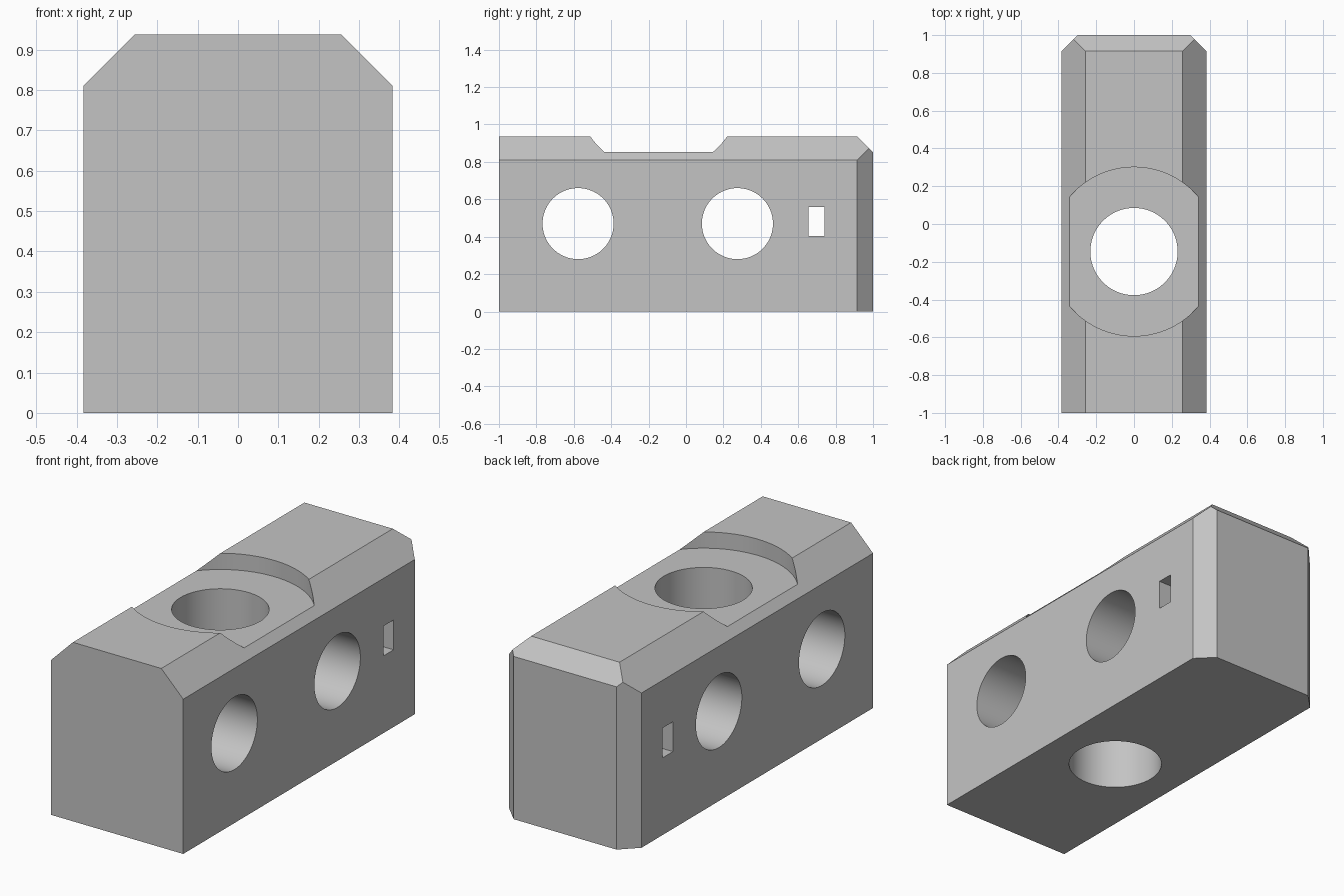
import bpy
import bmesh
from mathutils import Vector

default = bpy.data.objects.get("Cube")
if default:
    bpy.data.objects.remove(default, do_unlink=True)

HALF_W, HEIGHT = 0.383, 0.937
SIDE_CHAMFER, END_CHAMFER = 0.127, 0.085
FLOOR_Z = HEIGHT - END_CHAMFER
BORE_Y = -0.146

grey = bpy.data.materials.new("plain grey")
grey.use_nodes = True
colour = (0.55, 0.55, 0.55, 1)
grey.diffuse_color = colour
grey.node_tree.nodes["Principled BSDF"].inputs["Base Color"].default_value = colour


def box_bmesh(low, high):
    bm = bmesh.new()
    bmesh.ops.create_cube(bm, size=1)
    low, high = Vector(low), Vector(high)
    for v in bm.verts:
        v.co = (low + high) / 2 + v.co * (high - low)
    return bm


def make_object(name, bm):
    bmesh.ops.recalc_face_normals(bm, faces=bm.faces[:])
    mesh = bpy.data.meshes.new(name)
    bm.to_mesh(mesh)
    bm.free()
    mesh.materials.append(grey)
    obj = bpy.data.objects.new(name, mesh)
    bpy.context.collection.objects.link(obj)
    return obj


def slice_off(bm, point, normal):
    """Cut a chamfer with a plane and close the opening."""
    geom = bm.verts[:] + bm.edges[:] + bm.faces[:]
    cut = bmesh.ops.bisect_plane(bm, geom=geom, plane_co=point,
                                 plane_no=normal, clear_outer=True)
    edges = [e for e in cut["geom_cut"] if isinstance(e, bmesh.types.BMEdge)]
    bmesh.ops.holes_fill(bm, edges=edges)


def cut_out(body, cutter):
    cutter.hide_render = True
    mod = body.modifiers.new(cutter.name, "BOOLEAN")
    mod.operation, mod.solver, mod.object = "DIFFERENCE", "EXACT", cutter
    bpy.context.view_layer.objects.active = body
    bpy.ops.object.modifier_apply(modifier=mod.name)
    bpy.data.objects.remove(cutter, do_unlink=True)


def cylinder(name, radius, start, end):
    start, end = Vector(start), Vector(end)
    bm = bmesh.new()
    bmesh.ops.create_cone(bm, cap_ends=True, segments=96, radius1=radius,
                          radius2=radius, depth=(end - start).length)
    turn = (end - start).to_track_quat("Z", "Y").to_matrix()
    for v in bm.verts:
        v.co = turn @ v.co + (start + end) / 2
    return make_object(name, bm)


# Block with chamfered top sides and chamfered back end
bm = box_bmesh((-HALF_W, -1, 0), (HALF_W, 1, HEIGHT))
for side in (-1, 1):
    slice_off(bm, (side * HALF_W, 0, HEIGHT - SIDE_CHAMFER), (side, 0, 1))
    slice_off(bm, (side * HALF_W, 1 - END_CHAMFER, 0), (side, 1, 0))
slice_off(bm, (0, 1, FLOOR_Z), (0, 1, 1))
block = make_object("drilled_block", bm)

# Round recess on top and the vertical bore through its floor
cut_out(block, cylinder("top_recess", 0.447, (0, BORE_Y, FLOOR_Z), (0, BORE_Y, 1.2)))
cut_out(block, cylinder("vertical_bore", 0.231, (0, BORE_Y, -0.2), (0, BORE_Y, 1.2)))

# Two cross holes
for y in (-0.577, 0.275):
    cut_out(block, cylinder("cross_hole", 0.19, (-1, y, 0.47), (1, y, 0.47)))

# Blind round channel open at the back and underneath
cut_out(block, cylinder("back_channel", 0.183, (0, 0.915, -0.2), (0, 0.915, 0.85)))

# Small rectangular cross slot
cut_out(block, make_object("cross_slot", box_bmesh((-1, 0.655, 0.404), (1, 0.74, 0.56))))

# Smooth bores with crisp edges
bpy.ops.object.select_all(action="DESELECT")
block.select_set(True)
bpy.context.view_layer.objects.active = block
bpy.ops.object.shade_smooth_by_angle(angle=0.5)
